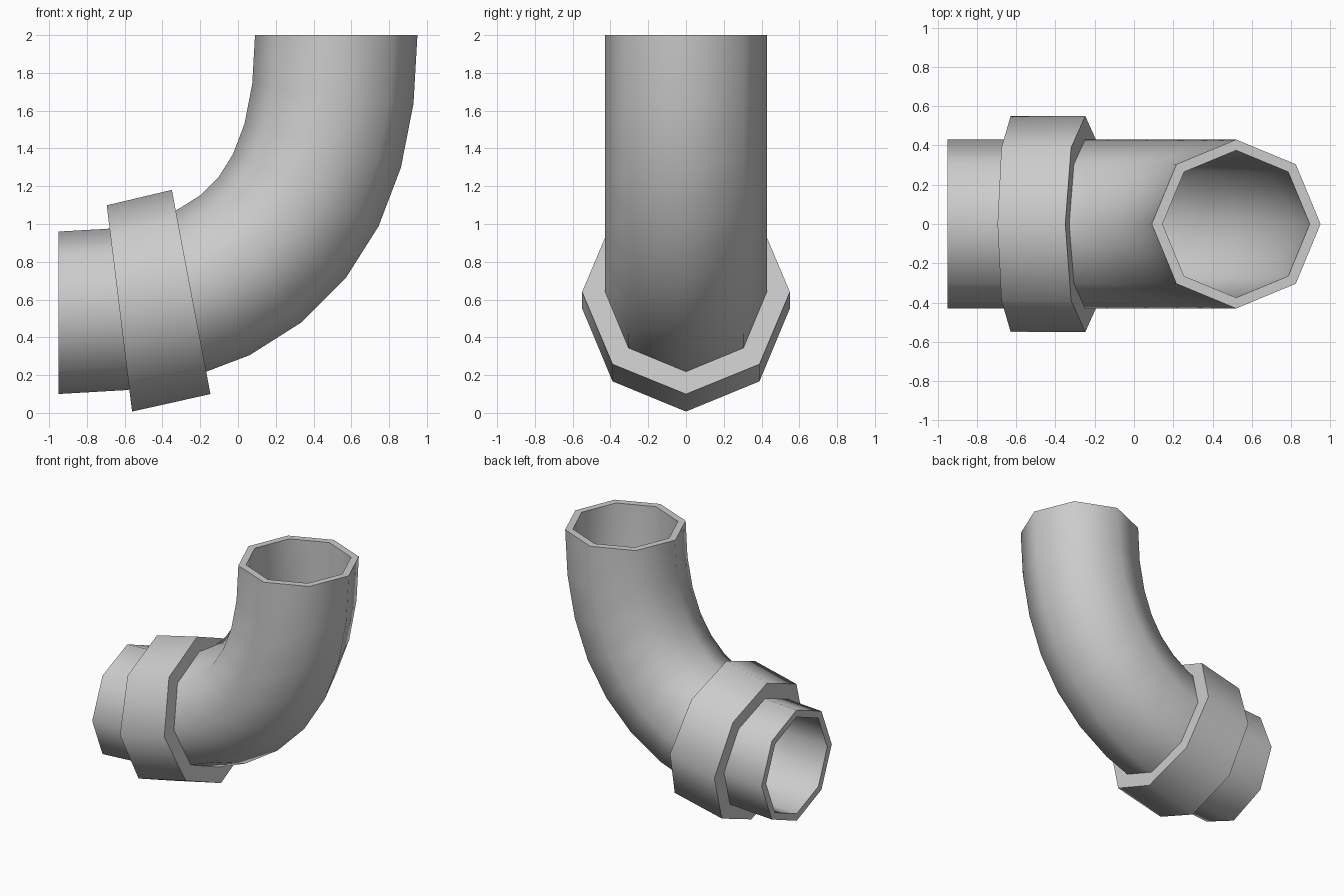
import bpy, bmesh
from math import cos, sin, pi, radians
from mathutils import Vector

if "Cube" in bpy.data.objects:
    bpy.data.objects.remove(bpy.data.objects["Cube"])

SIDES = 8


def hollow_tube(name, stations, r_out, r_in):
    """Octagonal tube through stations of (centre, tangent) in the XZ plane."""
    bm = bmesh.new()
    side = Vector((0, 1, 0))

    def ring(c, t, r):
        across = side.cross(t).normalized()
        return [bm.verts.new(c + r * (cos(2 * pi * i / SIDES) * across
                                      + sin(2 * pi * i / SIDES) * side))
                for i in range(SIDES)]

    outer = [ring(c, t, r_out) for c, t in stations]
    inner = [ring(c, t, r_in) for c, t in stations]
    loops = outer + inner[::-1]
    for a, b in zip(loops, loops[1:] + loops[:1]):
        for i in range(SIDES):
            j = (i + 1) % SIDES
            bm.faces.new((a[i], a[j], b[j], b[i]))
    bmesh.ops.recalc_face_normals(bm, faces=bm.faces)
    mesh = bpy.data.meshes.new(name)
    bm.to_mesh(mesh)
    bm.free()
    ob = bpy.data.objects.new(name, mesh)
    bpy.context.collection.objects.link(ob)
    bpy.ops.object.select_all(action='DESELECT')
    ob.select_set(True)
    bpy.context.view_layer.objects.active = ob
    bpy.ops.object.shade_smooth_by_angle(angle=radians(50))
    return ob


# Elbow pipe: one bezier bend from the top opening to the left opening
h = 0.99
p = [Vector(v) for v in ((0.52, 0, 2), (0.52, 0, 2 - h),
                         (-0.95 + h, 0, 0.53), (-0.95, 0, 0.53))]
bend = []
for k in range(10):
    t = k / 9
    s = 1 - t
    centre = s**3 * p[0] + 3 * s * s * t * p[1] + 3 * s * t * t * p[2] + t**3 * p[3]
    tangent = s * s * (p[1] - p[0]) + 2 * s * t * (p[2] - p[1]) + t * t * (p[3] - p[2])
    bend.append((centre, tangent.normalized()))
hollow_tube("elbow_pipe", bend, 0.43, 0.375)

# Joint collar: short thick band with slightly tilted end faces
collar = [(Vector((x, 0, z)), Vector((-cos(radians(a)), 0, -sin(radians(a)))))
          for x, z, a in ((-0.248, 0.64, 10.7), (-0.628, 0.553, 7.0))]
hollow_tube("joint_collar", collar, 0.55, 0.405)
